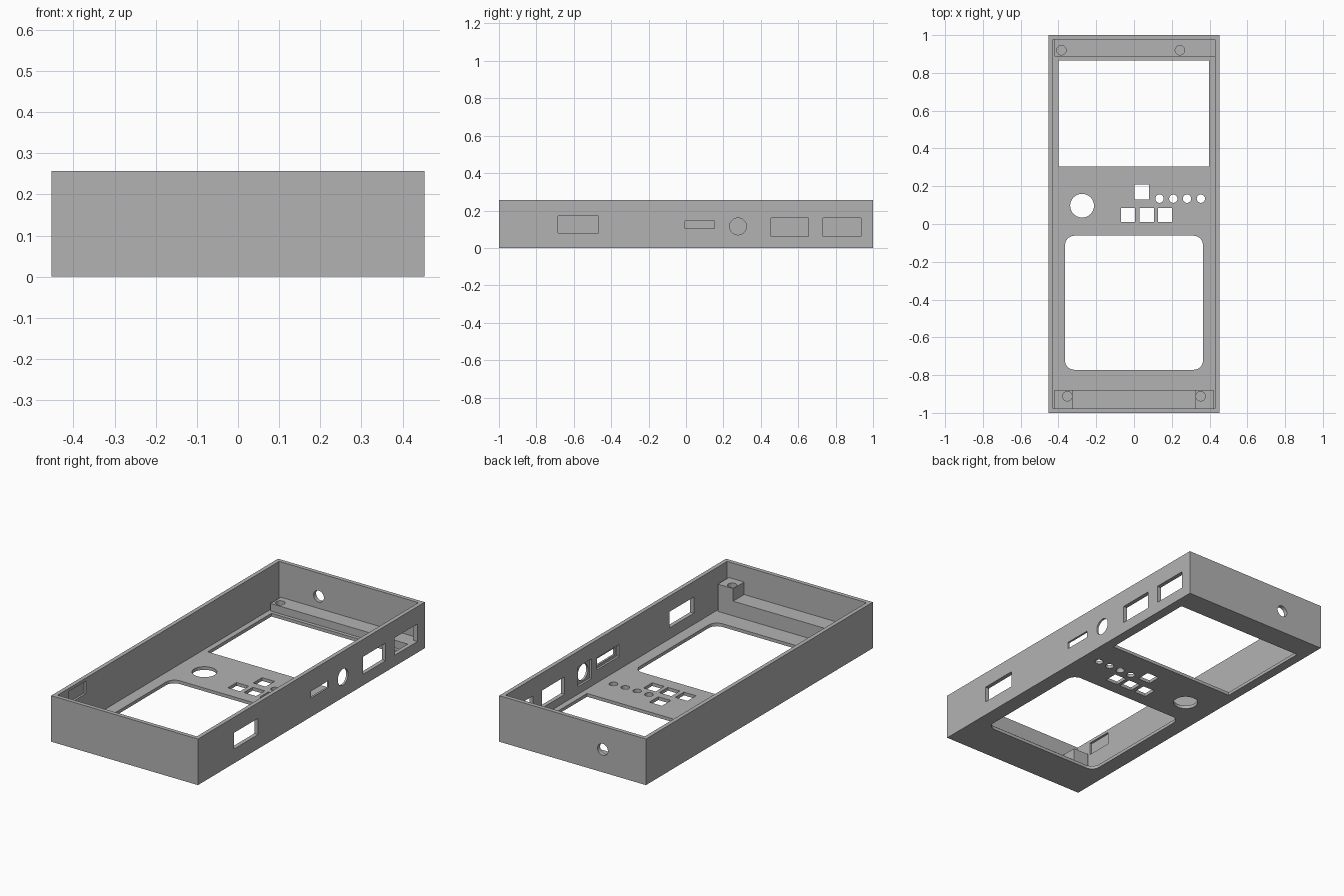
import bpy, bmesh, math
from mathutils import Matrix, Vector

cube = bpy.data.objects.get("Cube")
if cube:
    bpy.data.objects.remove(cube, do_unlink=True)

grey = bpy.data.materials.new("plain_grey")
grey.use_nodes = True
grey.diffuse_color = (0.45, 0.45, 0.45, 1)
grey.node_tree.nodes["Principled BSDF"].inputs["Base Color"].default_value = (0.45, 0.45, 0.45, 1)

X, Y, H = 0.453, 1.0, 0.257      # outer half width, half length, height
WALL, FLOOR = 0.023, 0.018


# Outlines are lists of (a, b) points in the plane across the prism axis
def rect(a0, a1, b0, b1):
    return [(a0, b0), (a1, b0), (a1, b1), (a0, b1)]


def disc(a, b, r, n=32):
    return [(a + r * math.cos(2 * math.pi * i / n), b + r * math.sin(2 * math.pi * i / n)) for i in range(n)]


def rounded(a0, a1, b0, b1, r, n=8):
    corners = [(a1 - r, b1 - r), (a0 + r, b1 - r), (a0 + r, b0 + r), (a1 - r, b0 + r)]
    return [(a + r * math.cos((k + i / n) * math.pi / 2), b + r * math.sin((k + i / n) * math.pi / 2))
            for k, (a, b) in enumerate(corners) for i in range(n + 1)]


def place(axis, a, b, h):
    return {"x": (h, a, b), "y": (a, h, b), "z": (a, b, h)}[axis]


def solid(name, prisms):
    """Object made of separate prisms, each (axis, outline, low, high)."""
    bm = bmesh.new()
    for axis, outline, lo, hi in prisms:
        face = bm.faces.new([bm.verts.new(place(axis, a, b, lo)) for a, b in outline])
        ext = bmesh.ops.extrude_face_region(bm, geom=[face])["geom"]
        move = Vector(place(axis, 0, 0, hi - lo))
        bmesh.ops.translate(bm, vec=move, verts=[g for g in ext if isinstance(g, bmesh.types.BMVert)])
        if not face.is_valid:
            continue
    # Close any base left open by the extrusion
    bmesh.ops.holes_fill(bm, edges=[e for e in bm.edges if e.is_boundary])
    bmesh.ops.recalc_face_normals(bm, faces=bm.faces)
    mesh = bpy.data.meshes.new(name)
    bm.to_mesh(mesh)
    bm.free()
    mesh.materials.append(grey)
    ob = bpy.data.objects.new(name, mesh)
    bpy.context.collection.objects.link(ob)
    return ob


def combine(ob, prisms, operation="DIFFERENCE"):
    tool = solid("cutter", prisms)
    tool.hide_render = True
    mod = ob.modifiers.new("bool", "BOOLEAN")
    mod.operation, mod.solver, mod.object = operation, "EXACT", tool
    bpy.context.view_layer.objects.active = ob
    bpy.ops.object.modifier_apply(modifier=mod.name)
    bpy.data.objects.remove(tool, do_unlink=True)


# Open tray
tray = solid("case_tray", [("z", rect(-X, X, -Y, Y), 0, H)])
combine(tray, [("z", rect(WALL - X, X - WALL, WALL - Y, Y - WALL), FLOOR, H + 0.1)])

# Floor openings: screen, keypad window, dial, buttons, indicator holes
floor_shapes = [rect(-0.4, 0.398, 0.304, 0.866), rounded(-0.365, 0.365, -0.772, -0.062, 0.05),
                disc(-0.275, 0.097, 0.063), rect(0.003, 0.08, 0.13, 0.208)]
floor_shapes += [rect(x, x + 0.075, 0.01, 0.086) for x in (-0.069, 0.03, 0.127)]
floor_shapes += [disc(0.135 + 0.073 * i, 0.134, 0.022) for i in range(4)]
combine(tray, [("z", s, -0.05, FLOOR + 0.02) for s in floor_shapes])

# Port openings in the left wall, and the cable hole in the back
ports = [rect(-0.684, -0.469, 0.08, 0.17), rect(-0.005, 0.152, 0.105, 0.143), disc(0.278, 0.115, 0.045),
         rect(0.455, 0.655, 0.062, 0.16), rect(0.733, 0.935, 0.062, 0.16)]
combine(tray, [("x", s, X - 0.06, X + 0.05) for s in ports]
        + [("y", disc(-0.186, 0.127, 0.032), Y - 0.06, Y + 0.05)])

# Shallow pockets on the inner wall faces
combine(tray, [("x", rect(-0.025, 0.172, 0.09, 0.157), X - 0.06, X - 0.011),
               ("x", rect(0.218, 0.338, 0.06, 0.17), X - 0.06, X - 0.011),
               ("x", rect(-0.877, -0.727, 0.17, 0.24), 0.011 - X, 0.06 - X)])

# Low mounting ledge at the back, with screw holes
back = solid("back_ledge", [("z", rect(-0.42, X - 0.01, 0.886, Y - 0.01), 0.008, 0.06)])
combine(back, [("z", disc(x, 0.92, 0.025), 0.025, 0.1) for x in (-0.384, 0.243)])

# Higher ledge at the front, with a drilled boss at each end
solid("front_ledge", [("z", rect(-0.42, 0.42, 0.01 - Y, -0.88), 0.008, 0.1)])
for side, name in ((-1, "right_boss"), (1, "left_boss")):
    a, b = sorted((side * 0.325, side * 0.42))
    boss = solid(name, [("z", rect(a, b, 0.01 - Y, -0.88), 0.09, 0.17)])
    combine(boss, [("z", disc(side * 0.353, -0.912, 0.025), 0.11, 0.25)])
